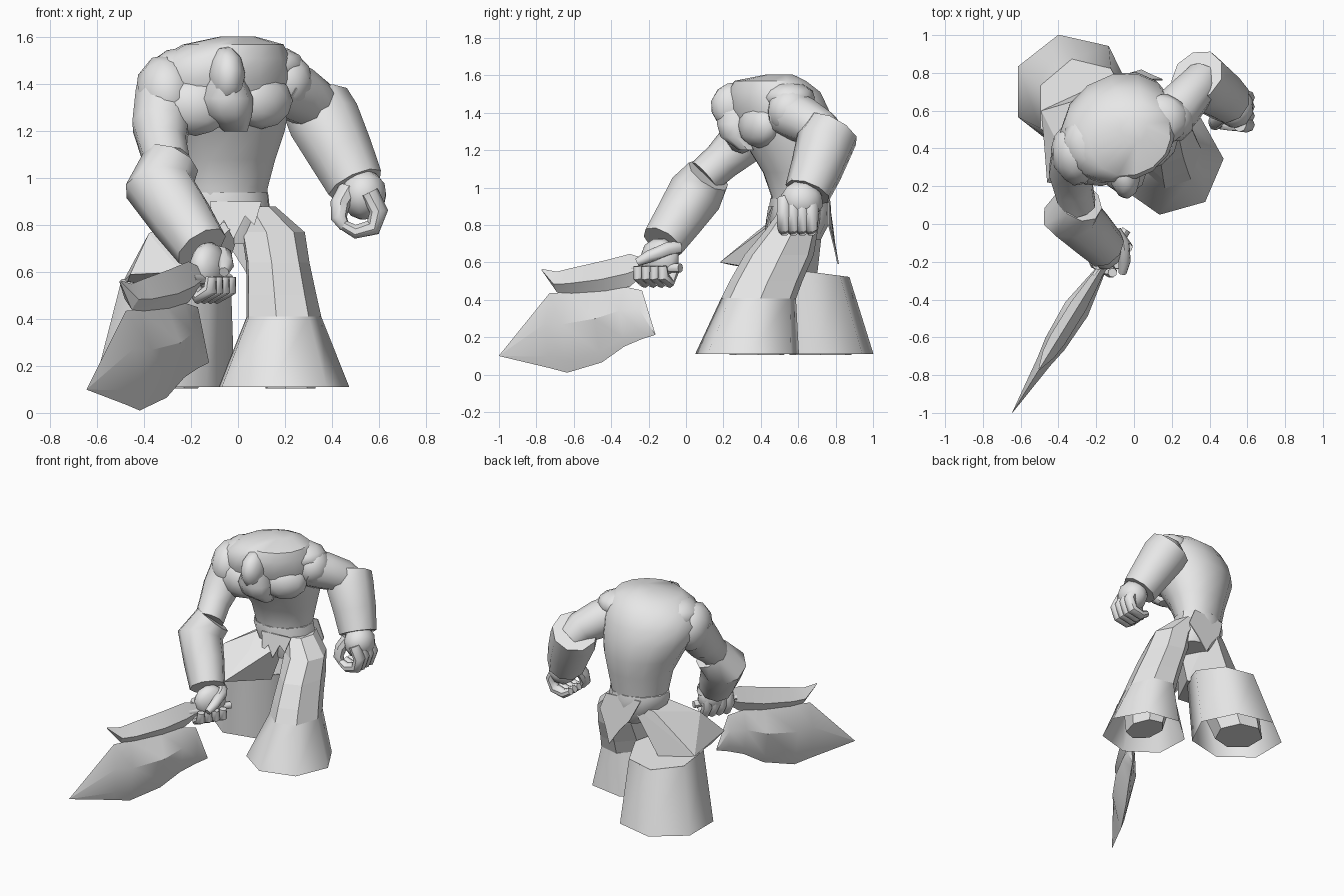
import bpy, bmesh, math
from mathutils import Vector, Matrix

old = bpy.data.objects.get("Cube")
if old:
    bpy.data.objects.remove(old)

stone = bpy.data.materials.new("plain_grey")
stone.use_nodes = True
GREY = (0.8, 0.8, 0.8, 1)
stone.diffuse_color = GREY
stone.node_tree.nodes["Principled BSDF"].inputs["Base Color"].default_value = GREY


def finish(name, bm, angle):
    bmesh.ops.recalc_face_normals(bm, faces=bm.faces)
    me = bpy.data.meshes.new(name)
    bm.to_mesh(me)
    bm.free()
    me.materials.append(stone)
    ob = bpy.data.objects.new(name, me)
    bpy.context.collection.objects.link(ob)
    if angle:
        bpy.ops.object.select_all(action='DESELECT')
        ob.select_set(True)
        bpy.context.view_layer.objects.active = ob
        bpy.ops.object.shade_smooth_by_angle(angle=math.radians(angle))
    return ob


def skin(name, rings, angle=40, caps=True):
    """Join equal-length rings of points into a surface."""
    bm = bmesh.new()
    rows = [[bm.verts.new(p) for p in ring] for ring in rings]
    n = len(rows[0])
    for a, b in zip(rows, rows[1:]):
        for i in range(n):
            j = (i + 1) % n
            bm.faces.new((a[i], a[j], b[j], b[i]))
    if caps:
        bm.faces.new(rows[0])
        bm.faces.new(rows[-1])
    return finish(name, bm, angle)


def stack(name, levels, sides=10, turn=0, angle=40, caps=True):
    """Rings given as x, y, z, half width, half depth and an optional slope along y."""
    rot = Matrix.Rotation(math.radians(turn), 3, 'Z')
    rings = []
    for x, y, z, rx, ry, *slope in levels:
        ring = []
        for i in range(sides):
            t = math.tau * i / sides
            p = rot @ Vector((rx * math.cos(t), ry * math.sin(t), 0))
            p.z = p.y * sum(slope)
            ring.append(p + Vector((x, y, z)))
        rings.append(ring)
    return skin(name, rings, angle, caps)


def tube(name, path, sides=10, angle=45):
    """Round rings square to a path given as x, y, z, radius, without twist."""
    pts = [Vector(p[:3]) for p in path]
    u = (pts[1] - pts[0]).orthogonal()
    rings = []
    for k, p in enumerate(path):
        d = (pts[min(k + 1, len(pts) - 1)] - pts[max(k - 1, 0)]).normalized()
        u = (u - d * u.dot(d)).normalized()
        v = d.cross(u)
        rings.append([pts[k] + p[3] * (u * math.cos(t) + v * math.sin(t))
                      for t in (math.tau * i / sides for i in range(sides))])
    return skin(name, rings, angle)


def lump(name, centre, size, turn=0, tilt=0):
    bm = bmesh.new()
    bmesh.ops.create_icosphere(bm, subdivisions=2, radius=1)
    bm.transform(Matrix.Translation(centre) @ Matrix.Rotation(math.radians(turn), 4, 'Z')
                 @ Matrix.Rotation(math.radians(tilt), 4, 'X') @ Matrix.Diagonal((*size, 1)))
    return finish(name, bm, 50)


def hull(name, pts):
    bm = bmesh.new()
    for p in pts:
        bm.verts.new(p)
    bmesh.ops.convex_hull(bm, input=bm.verts)
    return finish(name, bm, 0)


def flap(name, pts):
    bm = bmesh.new()
    f = bm.faces.new([bm.verts.new(p) for p in pts])
    ext = bmesh.ops.extrude_face_region(bm, geom=[f])
    moved = [v for v in ext["geom"] if isinstance(v, bmesh.types.BMVert)]
    bmesh.ops.translate(bm, verts=moved, vec=(0, .008, 0))
    return finish(name, bm, 0)


# Torso, twisted toward the weapon side
stack("torso", [
    (-.05, .61, .84, .17, .14), (-.06, .61, .96, .195, .15), (-.055, .60, 1.08, .22, .185),
    (-.06, .57, 1.2, .265, .23), (-.08, .53, 1.32, .31, .26), (-.08, .49, 1.42, .325, .265),
    (-.06, .47, 1.51, .29, .245), (-.02, .45, 1.57, .22, .19), (0, .5, 1.605, .07, .07)],
    sides=14, turn=24)
lump("left_pec", (.10, .39, 1.33), (.15, .09, .12), 35)
lump("right_pec", (-.18, .30, 1.31), (.16, .1, .13), 5)
lump("left_trapezius", (.14, .55, 1.48), (.15, .14, .085), 24)
lump("right_trapezius", (-.22, .42, 1.46), (.16, .17, .1), 24)

# Head sunk between the shoulders, with a broad jaw
lump("head", (-.05, .26, 1.435), (.08, .13, .13), 8, -12)
stack("jaw", [(-.01, .33, 1.2, .05, .05), (-.04, .27, 1.27, .1, .09),
              (-.05, .27, 1.34, .115, .11), (-.05, .28, 1.42, .08, .12)], sides=10)

# Right arm reaching forward to the weapon
lump("right_shoulder", (-.31, .37, 1.36), (.13, .17, .17), 10, -25)
tube("right_upper_arm", [(-.31, .37, 1.36, .13), (-.33, .28, 1.22, .125),
                         (-.32, .19, 1.14, .105), (-.30, .1, 1.06, .1)])
tube("right_forearm", [(-.285, .12, 1.065, .125), (-.335, .05, .965, .152),
                       (-.24, -.04, .83, .135), (-.155, -.125, .705, .118)], sides=9)
lump("right_palm", (-.125, -.14, .62), (.07, .115, .11), -28, -15)

# Left arm hanging back
lump("left_shoulder", (.20, .56, 1.41), (.12, .13, .13), 24)
tube("left_upper_arm", [(.16, .54, 1.4, .13), (.25, .63, 1.36, .125),
                        (.33, .72, 1.31, .11), (.37, .77, 1.25, .1)])
tube("left_forearm", [(.335, .785, 1.31, .15), (.37, .745, 1.24, .158),
                      (.44, .7, 1.1, .142), (.5, .65, .975, .125)], sides=9)
lump("left_palm", (.535, .62, .93), (.1, .115, .11), 0, -15)

# Curled fingers
along = Vector((.53, .85, 0))
across = Vector((.85, -.53, 0))
for k in range(4):
    base = Vector((-.115, -.165, 0)) + along * (k - 1.5) * .052
    tube("right_finger", [(*(base + across * a + Vector((0, 0, z))), r) for a, z, r in
         ((-.04, .63, .033), (-.055, .56, .036), (-.01, .495, .034), (.045, .525, .032),
          (.05, .58, .024))], sides=8)
    y = .525 + k * .048
    tube("left_finger", [(.56, y, .94, .038), (.6, y, .86, .04), (.575, y, .79, .038),
                         (.5, y, .772, .032), (.45, y, .8, .024)], sides=8)
tube("right_thumb", [(-.1, -.04, .68, .035), (-.06, -.1, .67, .037), (-.05, -.2, .63, .033),
                     (-.06, -.26, .6, .022)], sides=8)
tube("left_thumb", [(.47, .58, .95, .045), (.435, .55, .89, .042), (.43, .53, .83, .035),
                    (.455, .53, .79, .022)], sides=8)

# Pelvis and ragged cloth
stack("pelvis", [(-.01, .6, .72, .12, .12), (-.04, .61, .82, .19, .16),
                 (-.06, .61, .9, .205, .16), (-.06, .61, .94, .2, .155)], sides=10, turn=20)
flap("back_cloth", [(-.16, .74, .92), (.1, .76, .92), (.15, .76, .8), (.09, .785, .7),
                    (.04, .81, .59), (-.03, .79, .7), (-.1, .78, .78)])
flap("front_cloth", [(-.12, .44, .9), (.1, .46, .9), (.07, .43, .8), (.03, .43, .84),
                     (-.02, .42, .74), (-.06, .43, .82), (-.1, .42, .77)])

# Left leg, planted forward
stack("left_leg", [
    (.22, .38, .105, .11, .15), (.19, .39, .407, .166, .206), (.18, .43, .5, .155, .2),
    (.165, .5, .64, .14, .19), (.145, .565, .77, .14, .145), (.07, .62, .88, .09, .12)],
    sides=7, turn=3, angle=0)
stack("left_cuff", [(.185, .33, .11, .29, .285), (.19, .39, .41, .165, .205)],
      sides=7, turn=3, angle=60, caps=False)

# Right leg, bent at the knee with a boxy thigh
hull("right_thigh", [(-.46, .22, .59), (-.24, .18, .6), (-.38, .38, .765), (-.18, .38, .765),
                     (-.2, .5, .86), (.03, .5, .84), (-.08, .74, .88), (-.22, .68, .84),
                     (-.49, .6, .56), (-.47, .38, .56), (-.07, .48, .55), (-.28, .7, .52)])
stack("right_shin", [(-.33, .72, .105, .16, .17), (-.3, .66, .35, .2, .2),
                     (-.275, .62, .552, .246, .261, -.13)], sides=7, angle=0)
stack("right_cuff", [(-.33, .7, .11, .315, .31), (-.275, .62, .555, .245, .26, -.13)],
      sides=7, angle=60, caps=False)


# Weapon: a broad ridged blade with a spine bar, both in one upright plane
def blade(name, ridge, columns):
    rings = []
    for y, top, bottom, half in columns:
        c = Vector((-.645 + .62 * (y + 1), y, 0))
        rows = ((0, 1), (half, ridge), (half * .35, .15),
                (0, 0), (-half * .35, .15), (-half, ridge))
        rings.append([c + across * o + Vector((0, 0, bottom + (top - bottom) * h))
                      for o, h in rows])
    return skin(name, rings, 30)


blade("blade", .6, [(-1, .101, .099, .001), (-.73, .435, .035, .04), (-.635, .44, .01, .06),
                    (-.45, .455, .065, .07), (-.33, .47, .15, .045), (-.235, .45, .19, .025),
                    (-.165, .22, .212, .004)])
blade("blade_spine", .4, [(-.77, .565, .555, .004), (-.69, .55, .44, .035),
                          (-.61, .57, .43, .045), (-.435, .61, .44, .045),
                          (-.3, .645, .47, .03), (-.22, .62, .54, .02)])
tube("grip", [(-.2, -.28, .57, .025), (-.04, -.03, .57, .025)], sides=8)
